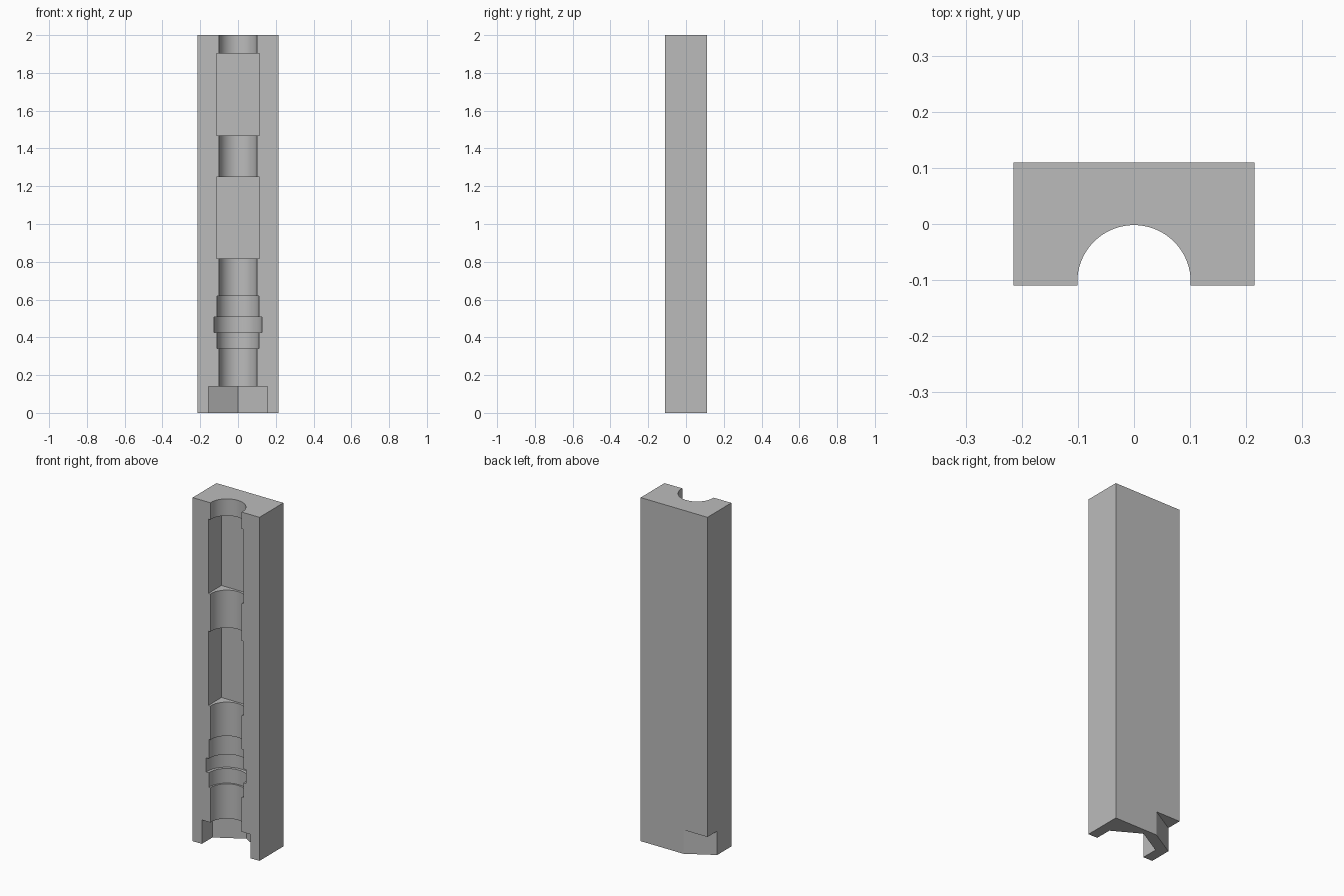
import bpy, bmesh, math

cube = bpy.data.objects.get("Cube")
if cube:
    bpy.data.objects.remove(cube, do_unlink=True)

AXIS_Y = -0.103   # depth of the bore axis
FRONT = -0.2      # cutters run past the front face

grey = bpy.data.materials.new("plain grey")
grey.use_nodes = True
grey.diffuse_color = (0.5, 0.5, 0.5, 1)
grey.node_tree.nodes["Principled BSDF"].inputs["Base Color"].default_value = (0.5, 0.5, 0.5, 1)


def prism(name, outline, z0, z1):
    """Extrude a flat outline between two heights."""
    bm = bmesh.new()
    face = bm.faces.new([bm.verts.new((x, y, z0)) for x, y in outline])
    top = bmesh.ops.extrude_face_region(bm, geom=[face])["geom"]
    verts = [v for v in top if isinstance(v, bmesh.types.BMVert)]
    bmesh.ops.translate(bm, verts=verts, vec=(0, 0, z1 - z0))
    bmesh.ops.recalc_face_normals(bm, faces=bm.faces)
    mesh = bpy.data.meshes.new(name)
    bm.to_mesh(mesh)
    bm.free()
    mesh.materials.append(grey)
    obj = bpy.data.objects.new(name, mesh)
    bpy.context.collection.objects.link(obj)
    return obj


def channel(radius, sides):
    """Half-round outline with straight walls out to the front."""
    arc = [(radius * math.cos(math.pi * i / sides),
            AXIS_Y + radius * math.sin(math.pi * i / sides)) for i in range(sides + 1)]
    return [(radius, FRONT)] + arc + [(-radius, FRONT)]


def pocket_box(half):
    return [(half, FRONT), (half, AXIS_Y + half), (-half, AXIS_Y + half), (-half, FRONT)]


def hexagon_pocket(apothem):
    side = apothem / math.sqrt(3)
    return [(apothem, FRONT), (apothem, AXIS_Y + side), (0, AXIS_Y + 2 * side),
            (-apothem, AXIS_Y + side), (-apothem, FRONT)]


# Main block
block = prism("mold_half", [(-0.215, -0.11), (0.215, -0.11), (0.215, 0.11), (-0.215, 0.11)], 0, 2)

# Bore, rings, square pockets, hexagonal foot and cut rear corner
cutters = [
    prism("bore_cutter", channel(0.101, 48), -0.1, 2.1),
    prism("collar_cutter", channel(0.111, 48), 0.341, 0.62),
    prism("ring_cutter", channel(0.128, 48), 0.426, 0.508),
    prism("lower_square_cutter", pocket_box(0.114), 0.817, 1.25),
    prism("upper_square_cutter", pocket_box(0.114), 1.469, 1.902),
    prism("hex_cutter", hexagon_pocket(0.156), -0.1, 0.139),
    prism("corner_cutter", [(-0.376, -0.073), (-0.03, 0.127), (-0.03, 0.3), (-0.376, 0.3)], -0.1, 0.139),
]

bpy.ops.object.select_all(action="DESELECT")
block.select_set(True)
bpy.context.view_layer.objects.active = block
for cutter in cutters:
    cutter.hide_render = True
    mod = block.modifiers.new("cut", "BOOLEAN")
    mod.operation = "DIFFERENCE"
    mod.solver = "EXACT"
    mod.object = cutter
    bpy.ops.object.modifier_apply(modifier=mod.name)
    bpy.data.objects.remove(cutter, do_unlink=True)

bpy.ops.object.shade_smooth_by_angle(angle=math.radians(25))
